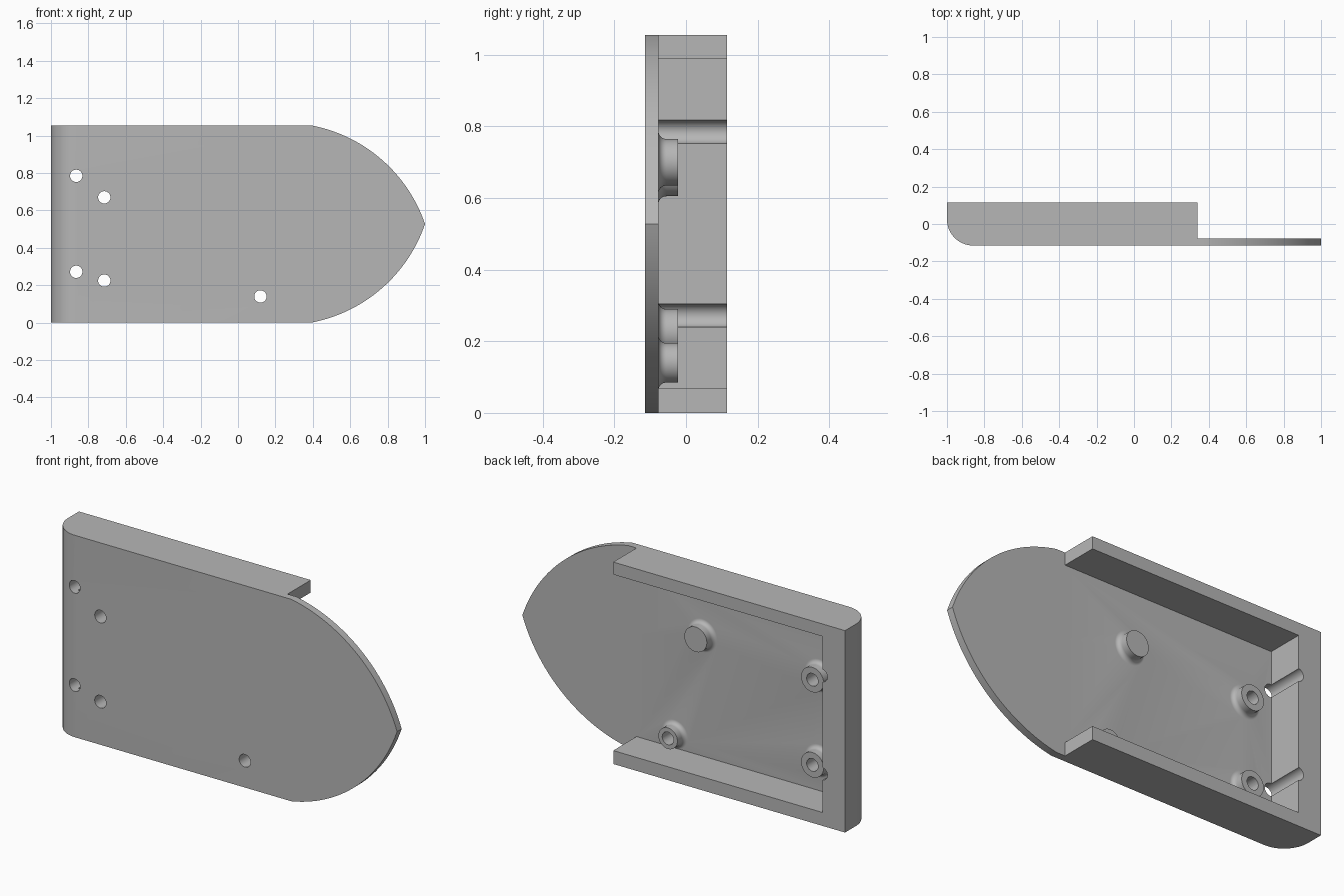
import bpy, bmesh, math
from math import sin, cos, pi, radians
from mathutils import Vector, Matrix

if "Cube" in bpy.data.objects:
    bpy.data.objects.remove(bpy.data.objects["Cube"], do_unlink=True)

HEIGHT = 1.055
MID = HEIGHT / 2
FRONT, FLOOR, RIM = -0.115, -0.077, 0.115
BOSS_TOP = -0.022
HOLE_R = 0.033

grey = bpy.data.materials.new("plain grey")
grey.use_nodes = True
grey.diffuse_color = (0.47, 0.47, 0.47, 1)
grey.node_tree.nodes["Principled BSDF"].inputs["Base Color"].default_value = (0.47, 0.47, 0.47, 1)


def finish(bm, name):
    bmesh.ops.remove_doubles(bm, verts=bm.verts, dist=1e-5)
    bmesh.ops.recalc_face_normals(bm, faces=bm.faces)
    mesh = bpy.data.meshes.new(name)
    bm.to_mesh(mesh)
    bm.free()
    mesh.materials.append(grey)
    ob = bpy.data.objects.new(name, mesh)
    bpy.context.collection.objects.link(ob)
    return ob


def prism(name, points, direction):
    bm = bmesh.new()
    face = bm.faces.new([bm.verts.new(p) for p in points])
    ext = bmesh.ops.extrude_face_region(bm, geom=[face])
    bmesh.ops.translate(bm, vec=Vector(direction),
                        verts=[v for v in ext["geom"] if isinstance(v, bmesh.types.BMVert)])
    return finish(bm, name)


def revolve(name, profile, x, z, steps=48):
    # profile holds (radius, y) pairs, turned about an axis along y
    bm = bmesh.new()
    verts = [bm.verts.new((x + r, y, z)) for r, y in profile]
    edges = [bm.edges.new(pair) for pair in zip(verts, verts[1:])]
    bmesh.ops.spin(bm, geom=verts + edges, cent=(x, 0, z), axis=(0, 1, 0),
                   angle=2 * pi, steps=steps, use_merge=True)
    return finish(bm, name)


def combine(target, tool, operation):
    mod = target.modifiers.new(operation.lower(), "BOOLEAN")
    mod.operation, mod.solver, mod.object = operation, "EXACT", tool
    bpy.context.view_layer.objects.active = target
    bpy.ops.object.modifier_apply(modifier=mod.name)
    bpy.data.objects.remove(tool, do_unlink=True)


# Body: side profile with a rounded heel and a thin nose
R = 0.14
heel = [(-1 + R - R * cos(t), FRONT + R - R * sin(t))
        for t in (i * pi / 32 for i in range(17))]
profile = heel + [(1.1, FRONT), (1.1, FLOOR), (0.34, FLOOR), (0.34, RIM), (-1, RIM)]
body = prism("hull_tray", [(x, y, 0) for x, y in profile], (0, 0, HEIGHT))

# Pointed outline: two arcs meeting at the tip
start, tip = Vector((0.39, HEIGHT)), Vector((1, MID))
chord = tip - start
arc_r = 0.80
normal = Vector((-chord.y, chord.x)).normalized()
centre = (start + tip) / 2 - normal * math.sqrt(arc_r ** 2 - chord.length_squared / 4)
a0 = math.atan2(start.y - centre.y, start.x - centre.x)
a1 = math.atan2(tip.y - centre.y, tip.x - centre.x)
upper = [(centre.x + arc_r * cos(a0 + (a1 - a0) * i / 28),
          centre.y + arc_r * sin(a0 + (a1 - a0) * i / 28)) for i in range(29)]
lower = [(x, HEIGHT - z) for x, z in reversed(upper[:-1])]
outline = [(-1.2, HEIGHT + 0.1), (0.3, HEIGHT + 0.1), (0.3, HEIGHT)] + upper
outline += lower + [(0.3, 0), (0.3, -0.1), (-1.2, -0.1)]
combine(body, prism("outline_cutter", [(x, -0.5, z) for x, z in outline], (0, 1, 0)), "INTERSECT")

# Open cavity between the side walls and the end wall
cavity = [(-0.87, FLOOR, 0.07), (1.2, FLOOR, 0.07),
          (1.2, FLOOR, HEIGHT - 0.065), (-0.87, FLOOR, HEIGHT - 0.065)]
combine(body, prism("cavity_cutter", cavity, (0, 0.5, 0)), "DIFFERENCE")

# Filleted bosses: x, z, radius
F = 0.022
for x, z, r in [(-0.715, 0.67, 0.065), (-0.715, 0.225, 0.065),
                (0.12, 0.14, 0.055), (-0.04, 0.70, 0.065)]:
    fillet = [(r + F - F * sin(t), FLOOR + F - F * cos(t))
              for t in (i * pi / 16 for i in range(9))]
    section = [(0, -0.1), (r + F, -0.1)] + fillet + [(r, BOSS_TOP), (0, BOSS_TOP)]
    combine(body, revolve("boss", section, x, z), "UNION")

# Through holes; the outer pair also grooves the end wall
for x, z in [(-0.865, 0.785), (-0.865, 0.272), (-0.715, 0.67),
             (-0.715, 0.225), (0.12, 0.14)]:
    bore = [(0, -0.3), (HOLE_R, -0.3), (HOLE_R, 0.3), (0, 0.3)]
    combine(body, revolve("hole_cutter", bore, x, z, 32), "DIFFERENCE")

bpy.ops.object.select_all(action="DESELECT")
body.select_set(True)
bpy.context.view_layer.objects.active = body
bpy.ops.object.shade_smooth_by_angle(angle=radians(30))
